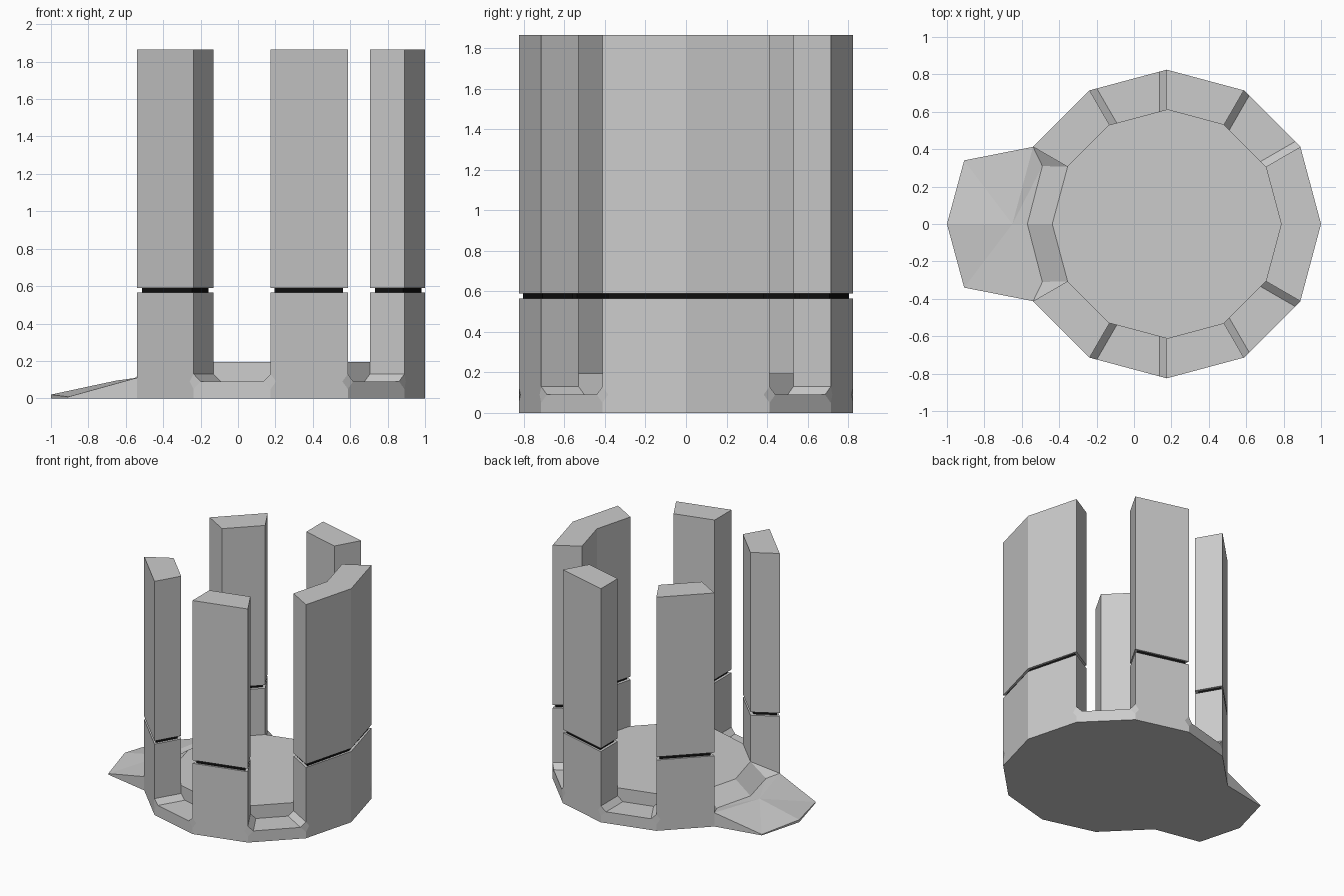
import bpy, bmesh
from math import cos, sin, radians
from mathutils import Vector

if "Cube" in bpy.data.objects:
    bpy.data.objects.remove(bpy.data.objects["Cube"])

CX, RO, RI = 0.175, 0.825, 0.612          # ring centre, outer and inner radius
FLOOR, DISC, SPLIT, TOP = 0.09, 0.195, 0.565, 1.865
CH = 0.04                                  # chamfer size in the gaps
PILLARS = [(-1, 1), (2, 3), (4, 5), (7, 8), (9, 10)]   # spans in 30 degree steps
GAPS = [(1, 2), (3, 4), (8, 9), (10, 11)]


def P(k, r, z):
    a = radians(30 * k)
    return Vector((CX + r * cos(a), r * sin(a), z))


def toward(k, j, r, d, z):
    """Point at distance d from corner k along the ring edge to corner j."""
    a, b = P(k, r, z), P(j, r, z)
    return a + (b - a).normalized() * d


def make(name, faces, color=None):
    bm = bmesh.new()
    for f in faces:
        bm.faces.new([bm.verts.new(p) for p in f])
    bmesh.ops.remove_doubles(bm, verts=bm.verts, dist=0.0005)
    bmesh.ops.recalc_face_normals(bm, faces=bm.faces)
    me = bpy.data.meshes.new(name)
    bm.to_mesh(me)
    bm.free()
    ob = bpy.data.objects.new(name, me)
    bpy.context.collection.objects.link(ob)
    if color:
        mat = bpy.data.materials.new(name + "_colour")
        mat.diffuse_color = color
        mat.use_nodes = True
        mat.node_tree.nodes["Principled BSDF"].inputs["Base Color"].default_value = mat.diffuse_color
        me.materials.append(mat)
    return ob


def prism(name, a, b, z0, z1, inset=0.0, color=None):
    """Curved pillar block over ring corners a..b, shrunk by inset."""
    def pt(k, r, z):
        p = P(k, r, z)
        t = Vector((-sin(radians(30 * k)), cos(radians(30 * k)), 0))
        return p + t * (inset if k == a else -inset if k == b else 0)
    ks = list(range(a, b + 1))
    loop = [(k, RO - inset) for k in ks] + [(k, RI + inset) for k in reversed(ks)]
    lo = [pt(k, r, z0) for k, r in loop]
    hi = [pt(k, r, z1) for k, r in loop]
    n = len(loop)
    make(name, [lo, hi] + [[lo[i], lo[(i + 1) % n], hi[(i + 1) % n], hi[i]]
                           for i in range(n)], color)


faces = []
gap_at = {}
for a, b in GAPS:
    gap_at[a % 12], gap_at[b % 12] = b, a

# gaps: floor, end chamfers, inner step and outer wall
for a, b in GAPS:
    oa, ob = toward(a, b, RO, CH, FLOOR), toward(b, a, RO, CH, FLOOR)
    ia, ib = toward(a, b, RI, CH, FLOOR), toward(b, a, RI, CH, FLOOR)
    zc, zl = FLOOR + CH, FLOOR - CH
    faces += [[oa, ob, ib, ia],
              [P(a, RO, zc), oa, ia, P(a, RI, zc)],
              [P(b, RO, zc), ob, ib, P(b, RI, zc)],
              [ia, ib, P(b, RI, zc), P(b, RI, DISC), P(a, RI, DISC), P(a, RI, zc)],
              [P(a, RO, 0), P(b, RO, 0), P(b, RO, zl), ob, oa, P(a, RO, zl)]]

# lower pillars, growing out of the base
for s, e in PILLARS:
    for k in range(s, e):
        outer = [P(k, RO, 0), P(k + 1, RO, 0)]
        for c, o in ((k + 1, k), (k, k + 1)):
            side = []
            if c in (s, e) and c % 12 in gap_at:
                low, high = P(c, RO, FLOOR - CH), P(c, RO, FLOOR + CH)
                mid = toward(c, o, RO, 0.03, FLOOR)
                side = [low, mid, high]
                # small diamond cut on the outer corner
                faces.append([low, toward(c, gap_at[c % 12], RO, CH, FLOOR), high, mid])
            elif c in (s, e):
                side = [P(c, RO, 0.11)]
            top = P(c, RO, SPLIT)
            outer += side + [top] if c == k + 1 else [top] + side[::-1]
        faces += [outer,
                  [P(k, RI, DISC), P(k + 1, RI, DISC), P(k + 1, RI, SPLIT), P(k, RI, SPLIT)],
                  [P(k, RO, SPLIT), P(k + 1, RO, SPLIT), P(k + 1, RI, SPLIT), P(k, RI, SPLIT)]]
    for k in (s, e):
        if k % 12 in gap_at:
            faces.append([P(k, RO, FLOOR + CH), P(k, RI, FLOOR + CH), P(k, RI, DISC),
                          P(k, RI, SPLIT), P(k, RO, SPLIT)])
        else:
            faces.append([P(k, RO, 0.11), P(k, RI, DISC), P(k, RI, SPLIT), P(k, RO, SPLIT)])

# raised floor disc
faces.append([P(k, RI, DISC) for k in range(12)])

# entrance ramp, both halves
tip, tip0 = Vector((-1, 0, 0.02)), Vector((-1, 0, 0))
ridge, step = P(6, RO, 0.095), Vector((-0.57, 0, 0.095))
for k, s in ((5, 1), (7, -1)):
    corner, base = P(k, RO, 0.11), P(k, RO, 0)
    wing, wing0 = Vector((-0.908, 0.34 * s, 0.008)), Vector((-0.908, 0.34 * s, 0))
    inner = Vector((-0.49, 0.31 * s, 0.095))
    faces += [[tip, wing, ridge], [wing, corner, ridge],
              [ridge, corner, inner], [ridge, inner, step],
              [step, inner, P(k, RI, DISC), P(6, RI, DISC)],
              [corner, inner, P(k, RI, DISC)],
              [base, wing0, wing, corner], [wing0, tip0, tip, wing]]

# underside
faces.append([P(k, RO, 0) for k in range(-5, 6)] +
             [Vector((-0.908, 0.34, 0)), tip0, Vector((-0.908, -0.34, 0))])
make("base_with_ramp", faces)

# upper pillars and the dark joints below them
for i, (s, e) in enumerate(PILLARS, 1):
    prism(f"upper_pillar_{i}", s, e, 0.59, TOP)
    prism(f"pillar_joint_{i}", s, e, SPLIT, 0.59, 0.02, (0.005, 0.005, 0.005, 1))
